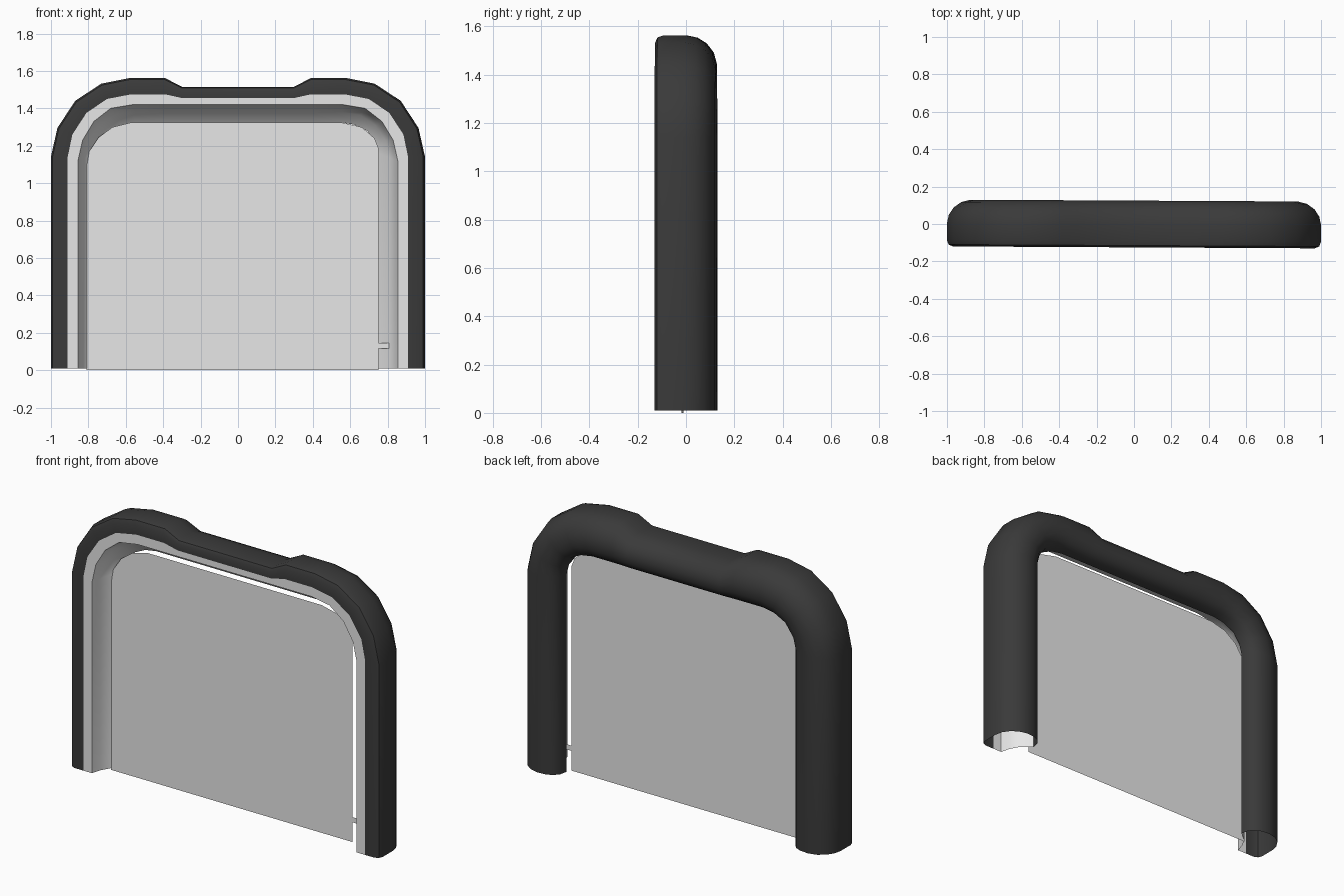
import bpy, bmesh, math
from mathutils import Matrix, Vector

if "Cube" in bpy.data.objects:
    bpy.data.objects.remove(bpy.data.objects["Cube"])

def material(name, rgb):
    m = bpy.data.materials.new(name)
    m.diffuse_color = (*rgb, 1)
    m.use_nodes = True
    m.node_tree.nodes["Principled BSDF"].inputs["Base Color"].default_value = m.diffuse_color
    return m

DARK = material("charcoal", (0.042, 0.042, 0.042))
LIGHT = material("light grey", (0.8, 0.8, 0.8))
TURN = Matrix.Rotation(math.radians(-0.3), 4, 'Z')   # whole model sits slightly turned

def make(name, verts, faces, mat, smooth=True):
    me = bpy.data.meshes.new(name)
    me.from_pydata([TURN @ Vector(v) for v in verts], [], faces)
    me.materials.append(mat)
    ob = bpy.data.objects.new(name, me)
    bpy.context.collection.objects.link(ob)
    bm = bmesh.new()
    bm.from_mesh(me)
    bmesh.ops.recalc_face_normals(bm, faces=bm.faces)
    bm.to_mesh(me)
    bm.free()
    if smooth:
        bpy.ops.object.select_all(action='DESELECT')
        ob.select_set(True)
        bpy.context.view_layer.objects.active = ob
        bpy.ops.object.shade_smooth_by_angle(angle=math.radians(40))
    return ob

def arch(half):
    """Left half of a (x, z) rail, mirrored to the right."""
    return half + [(-x, z) for x, z in reversed(half)]

# Guide rails of the arch, from the left foot to the middle
OUT = arch([(-1, .01), (-1, 1.14), (-.965, 1.295), (-.87, 1.44), (-.73, 1.532),
            (-.58, 1.562), (-.39, 1.562), (-.30, 1.515)])
BAND = arch([(-.91, .01), (-.91, 1.14), (-.885, 1.26), (-.81, 1.375), (-.70, 1.45),
             (-.57, 1.475), (-.39, 1.475), (-.30, 1.455)])
EDGE = arch([(-.855, .01), (-.855, 1.12), (-.83, 1.23), (-.77, 1.33), (-.68, 1.40),
             (-.56, 1.42), (-.39, 1.42), (-.30, 1.42)])
INN = arch([(-.75, .01), (-.75, 1.16), (-.735, 1.22), (-.69, 1.28), (-.62, 1.313),
            (-.55, 1.325), (-.39, 1.325), (-.30, 1.325)])

def loft(name, section, mat):
    """section: (rail a, rail b, blend, y) for each point of the cross-section."""
    n, verts, faces = len(section), [], []
    for i in range(len(OUT)):
        for a, b, t, y in section:
            verts.append((a[i][0] + (b[i][0] - a[i][0]) * t, y,
                          a[i][1] + (b[i][1] - a[i][1]) * t))
    for i in range(len(OUT) - 1):
        for j in range(n - 1):
            k = i * n + j
            faces.append((k, k + 1, k + n + 1, k + n))
    return make(name, verts, faces, mat)

# Rounded dark outer shell, open at the feet
loft("outer_frame", [(OUT, BAND, 1, -.125), (OUT, BAND, .36, -.125), (OUT, BAND, .1, -.115),
                     (OUT, BAND, 0, -.09), (OUT, INN, 0, 0), (OUT, INN, .04, .045),
                     (OUT, INN, .14, .083), (OUT, INN, .3, .112), (OUT, INN, .5, .125),
                     (OUT, INN, .7, .121), (OUT, INN, .86, .105), (OUT, INN, .96, .075),
                     (OUT, INN, 1, .03)], DARK)

# Grey front band and the inner faces sloping back to the pane
loft("front_band", [(BAND, EDGE, 0, -.125), (BAND, EDGE, 1, -.125)], LIGHT)
loft("inner_lining", [(EDGE, INN, 0, -.125), (EDGE, INN, .15, -.07),
                      (EDGE, INN, .42, -.018), (EDGE, INN, 1, .03)], LIGHT)

# Thin pane with rounded upper corners and a small tab at each side
Y = -.015
outline = [(-.81, 0), (.75, 0), (.75, 1.19), (.73, 1.24), (.66, 1.30), (.55, 1.325),
           (-.57, 1.325), (-.67, 1.30), (-.745, 1.245), (-.795, 1.17), (-.81, 1.08)]
make("pane", [(x, Y, z) for x, z in outline], [tuple(range(len(outline)))], LIGHT, False)
for side, x0, x1 in (("left", -.82, -.81), ("right", .75, .81)):
    make(side + "_tab", [(x0, Y, .115), (x1, Y, .115), (x1, Y, .145), (x0, Y, .145)],
         [(0, 1, 2, 3)], LIGHT, False)
